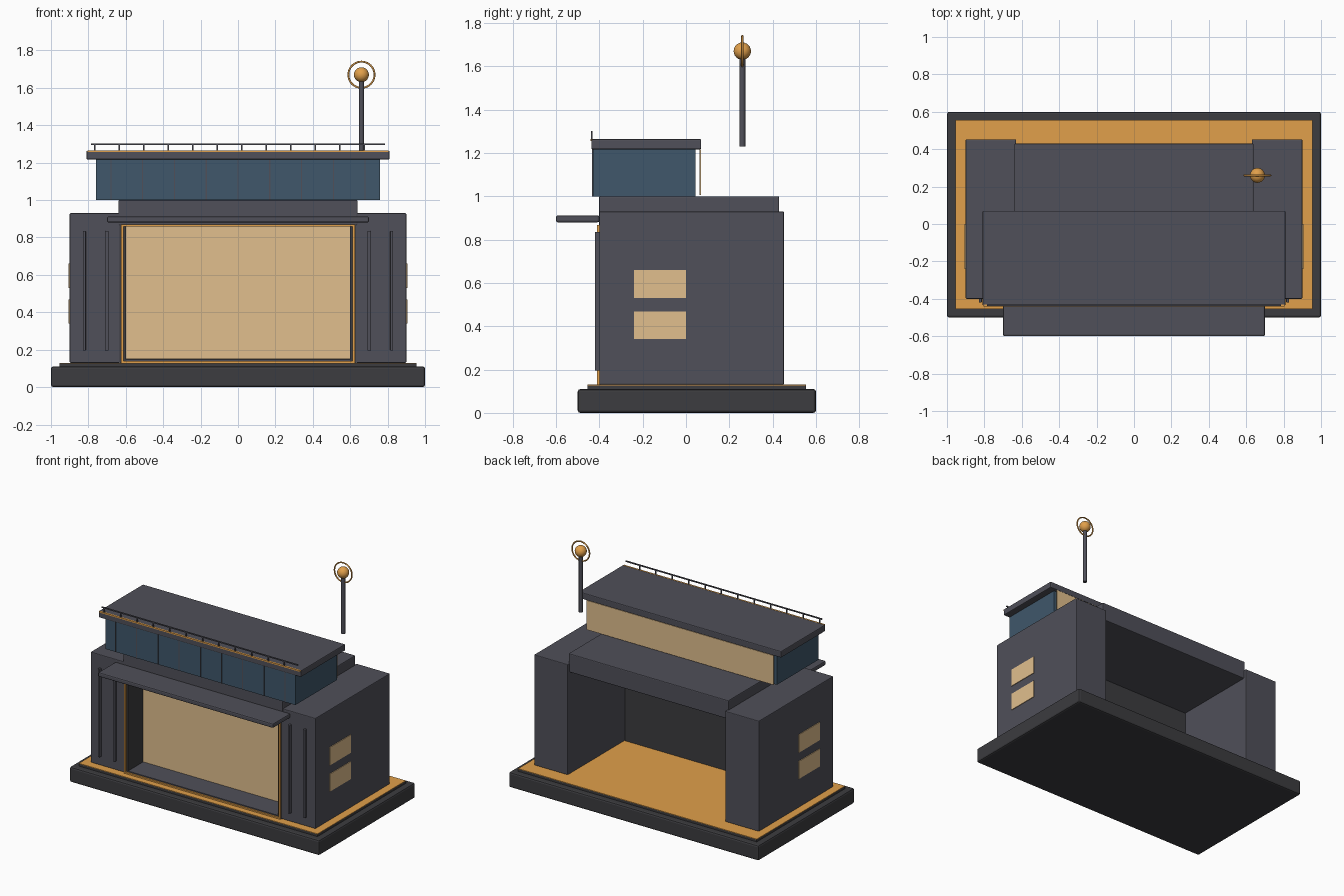
import bpy
from math import radians

if "Cube" in bpy.data.objects:
    bpy.data.objects.remove(bpy.data.objects["Cube"])


def mat(name, rgb):
    m = bpy.data.materials.new(name)
    m.diffuse_color = (*rgb, 1)
    m.use_nodes = True
    m.node_tree.nodes["Principled BSDF"].inputs["Base Color"].default_value = m.diffuse_color
    return m


BODY = mat("slate", (0.08, 0.08, 0.10))
DARK = mat("charcoal", (0.045, 0.045, 0.05))
ORANGE = mat("orange", (0.75, 0.35, 0.07))
GLOW = mat("warm_panel", (0.75, 0.52, 0.27))
GLASS = mat("blue_glass", (0.05, 0.095, 0.145))


def finish(name, m):
    o = bpy.context.object
    o.name = name
    o.data.materials.append(m)
    return o


def box(name, x, y, z, m, bevel=0.0):
    """Box from (min, max) ranges on each axis, with an optional rounded edge."""
    spans = (x, y, z)
    bpy.ops.mesh.primitive_cube_add(size=1, location=[(a + b) / 2 for a, b in spans])
    o = finish(name, m)
    o.scale = [b - a for a, b in spans]
    bpy.ops.object.transform_apply(location=False, rotation=False, scale=True)
    if bevel:
        mod = o.modifiers.new("bevel", "BEVEL")
        mod.width, mod.segments = bevel, 2
    return o


def pair(name, x, y, z, m, bevel=0.0):
    """The same box on the right and left sides."""
    box(name + "_right", x, y, z, m, bevel)
    box(name + "_left", (-x[1], -x[0]), y, z, m, bevel)


# Base and orange floor
box("base", (-1, 1), (-0.5, 0.6), (0, 0.11), DARK, 0.012)
box("floor_plate", (-0.955, 0.955), (-0.455, 0.555), (0.105, 0.126), DARK)
box("floor_surface", (-0.955, 0.955), (-0.455, 0.555), (0.126, 0.13), ORANGE)

# Side blocks with fins and lit windows
pair("side_block", (0.63, 0.9), (-0.4, 0.452), (0.13, 0.93), BODY, 0.005)
for i, x in enumerate((0.70, 0.822)):
    pair(f"fin_{i}", (x - 0.008, x + 0.008), (-0.42, -0.395), (0.195, 0.835), BODY, 0.003)
for i, z in enumerate(((0.34, 0.467), (0.53, 0.66))):
    pair(f"side_window_{i}", (0.895, 0.905), (-0.24, 0), z, GLOW)

# Lower roof, canopy
box("lower_roof", (-0.64, 0.64), (-0.402, 0.43), (0.865, 1.0), BODY, 0.006)
box("canopy", (-0.7, 0.7), (-0.6, -0.4), (0.88, 0.912), BODY, 0.008)

# Recessed front: wall, lit panel, jambs, sill and trim
box("recess_wall", (-0.63, 0.63), (-0.22, -0.2), (0.13, 0.87), DARK)
box("lit_panel", (-0.6, 0.6), (-0.23, -0.215), (0.15, 0.862), GLOW)
pair("jamb", (0.6, 0.632), (-0.4, -0.21), (0.13, 0.87), DARK)
box("sill", (-0.6, 0.6), (-0.4, -0.21), (0.13, 0.148), BODY)
pair("trim_side", (0.613, 0.625), (-0.412, -0.398), (0.13, 0.868), ORANGE)
box("trim_bottom", (-0.625, 0.625), (-0.412, -0.398), (0.13, 0.14), ORANGE)
box("trim_top", (-0.625, 0.625), (-0.412, -0.398), (0.858, 0.868), ORANGE)

# Upper glazed storey with mullions and a lit rear panel
box("upper_glazing", (-0.76, 0.76), (-0.43, 0.045), (1.0, 1.22), GLASS)
for i in range(9):
    x = -0.68 + 0.17 * i
    box(f"mullion_{i}", (x - 0.003, x + 0.003), (-0.433, -0.428), (1.0, 1.22), BODY)
box("rear_panel", (-0.75, 0.75), (0.063, 0.069), (1.005, 1.217), GLOW)

# Upper roof with front trim and railing
box("upper_roof", (-0.81, 0.81), (-0.437, 0.07), (1.217, 1.264), BODY, 0.006)
box("roof_trim", (-0.805, 0.805), (-0.441, -0.43), (1.256, 1.265), ORANGE)
box("rail", (-0.785, 0.785), (-0.439, -0.431), (1.294, 1.302), BODY)
for i in range(12):
    x = -0.765 + 0.131 * i
    box(f"rail_post_{i}", (x - 0.004, x + 0.004), (-0.438, -0.432), (1.26, 1.297), BODY)

# Mast with ball and ring
bpy.ops.mesh.primitive_cylinder_add(vertices=12, radius=0.014, depth=0.42, location=(0.66, 0.26, 1.44))
finish("mast", BODY)
bpy.ops.object.shade_smooth_by_angle(angle=radians(40))
bpy.ops.mesh.primitive_uv_sphere_add(segments=24, ring_count=12, radius=0.04, location=(0.66, 0.26, 1.67))
finish("beacon_ball", ORANGE)
bpy.ops.object.shade_smooth()
bpy.ops.mesh.primitive_torus_add(major_segments=40, minor_segments=8, major_radius=0.07,
                                 minor_radius=0.005, location=(0.66, 0.26, 1.67),
                                 rotation=(radians(90), 0, 0))
finish("beacon_ring", ORANGE)
bpy.ops.object.shade_smooth()
